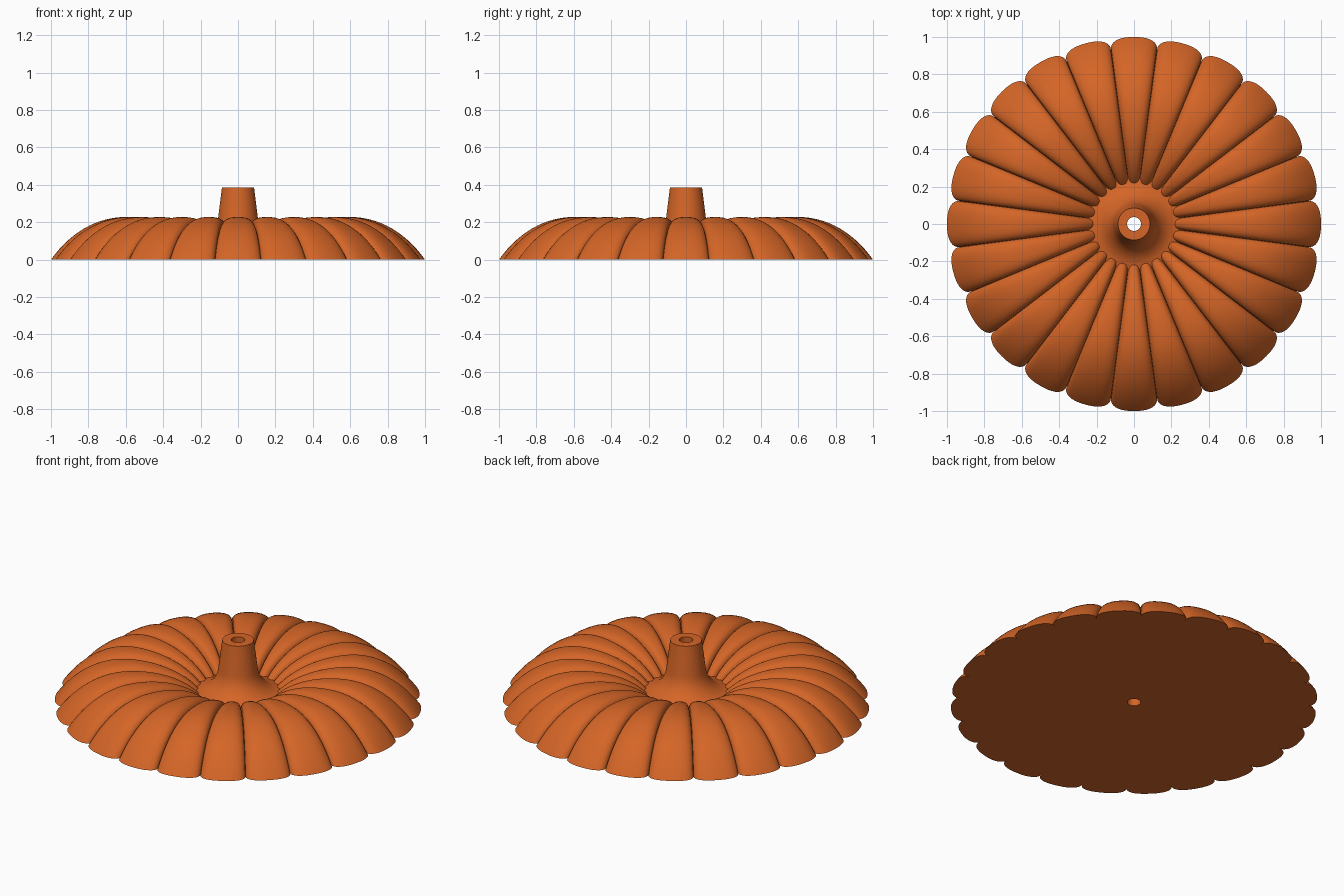
import bpy, bmesh, math
from mathutils import Vector
from mathutils.geometry import interpolate_bezier as bezier

if "Cube" in bpy.data.objects:
    bpy.data.objects.remove(bpy.data.objects["Cube"])

LOBES = 24
HALF = math.pi / LOBES
BORE = 0.037

orange = bpy.data.materials.new("burnt_orange")
orange.diffuse_color = (0.66, 0.13, 0.02, 1)
orange.use_nodes = True
orange.node_tree.nodes["Principled BSDF"].inputs["Base Color"].default_value = orange.diffuse_color


def finish(bm, name, angle):
    mesh = bpy.data.meshes.new(name)
    bm.to_mesh(mesh)
    bm.free()
    mesh.materials.append(orange)
    obj = bpy.data.objects.new(name, mesh)
    bpy.context.collection.objects.link(obj)
    bpy.ops.object.select_all(action='DESELECT')
    obj.select_set(True)
    bpy.context.view_layer.objects.active = obj
    bpy.ops.object.shade_smooth_by_angle(angle=math.radians(angle))


def polar(r, a, z):
    return (r * math.cos(a), r * math.sin(a), z)


# Crest line of a lobe as (radius, height), from the rim over the top to the hub
def vec(r, z):
    return Vector((r, 0, z))


crest = bezier(vec(1, 0), vec(.9, .14), vec(.76, .228), vec(.6, .228), 15)
crest += bezier(vec(.6, .228), vec(.4, .228), vec(.24, .14), vec(.18, .03), 17)[1:]
normals = []
for i in range(len(crest)):
    t = crest[min(i + 1, len(crest) - 1)] - crest[max(i - 1, 0)]
    normals.append(Vector((t.z, 0, -t.x)).normalized())

# Lobe cross-section: (fraction of half width, inset below the crest)
section = []
STEPS = 16
for k in range(STEPS):
    a = math.pi * (1 - k / STEPS)
    u = math.copysign(abs(math.cos(a)) ** (2 / 2.6), math.cos(a))
    section.append((u, 0.052 * (1 - math.sin(a) ** (2 / 2.6))))

# Ribbed body: the section swept along the crest, repeated around the axis
bm = bmesh.new()
columns = []
for n in range(LOBES):
    for u, inset in section:
        ang = HALF * (2 * n + u)
        col = []
        for p, nor in zip(crest, normals):
            # the rounded crown flattens the inset direction toward the inside
            q = p + nor * -inset
            col.append(bm.verts.new(polar(q.x, ang, q.z)))
        columns.append(col)
for c, col in enumerate(columns):
    nxt = columns[(c + 1) % len(columns)]
    for i in range(len(crest) - 1):
        bm.faces.new((col[i], nxt[i], nxt[i + 1], col[i + 1]))

# Trim at the ground and close the flat underside in to the bore
bmesh.ops.bisect_plane(bm, geom=bm.verts[:] + bm.edges[:] + bm.faces[:], dist=1e-5,
                       plane_co=(0, 0, 0), plane_no=(0, 0, 1), clear_inner=True)
rim = [e for e in bm.edges if e.is_boundary
       and all(v.co.xy.length > 0.5 for v in e.verts)]
new = bmesh.ops.extrude_edge_only(bm, edges=rim)["geom"]
for v in new:
    if isinstance(v, bmesh.types.BMVert):
        a = math.atan2(v.co.y, v.co.x)
        v.co = polar(BORE, a, 0)
bmesh.ops.recalc_face_normals(bm, faces=bm.faces[:])
for f in bm.faces:
    f.normal_update()
if sum(f.normal.z * f.calc_area() for f in bm.faces if f.calc_center_median().z > .01) < 0:
    bmesh.ops.reverse_faces(bm, faces=bm.faces[:])
finish(bm, "ribbed_body", 40)

# Hollow stem flaring into the hub floor, revolved from the bore outward
flare = bezier(vec(.108, .21), vec(.115, .15), vec(.16, .1), vec(.21, .085), 10)
stem = [vec(BORE, 0), vec(BORE, .385), vec(.086, .385)] + flare + [vec(.3, .065)]
SEG = 64
bm = bmesh.new()
rings = [[bm.verts.new(polar(p.x, 2 * math.pi * k / SEG, p.z)) for k in range(SEG)]
         for p in stem]
for a, b in zip(rings, rings[1:]):
    for k in range(SEG):
        j = (k + 1) % SEG
        bm.faces.new((a[k], b[k], b[j], a[j]))
finish(bm, "hollow_stem", 40)
